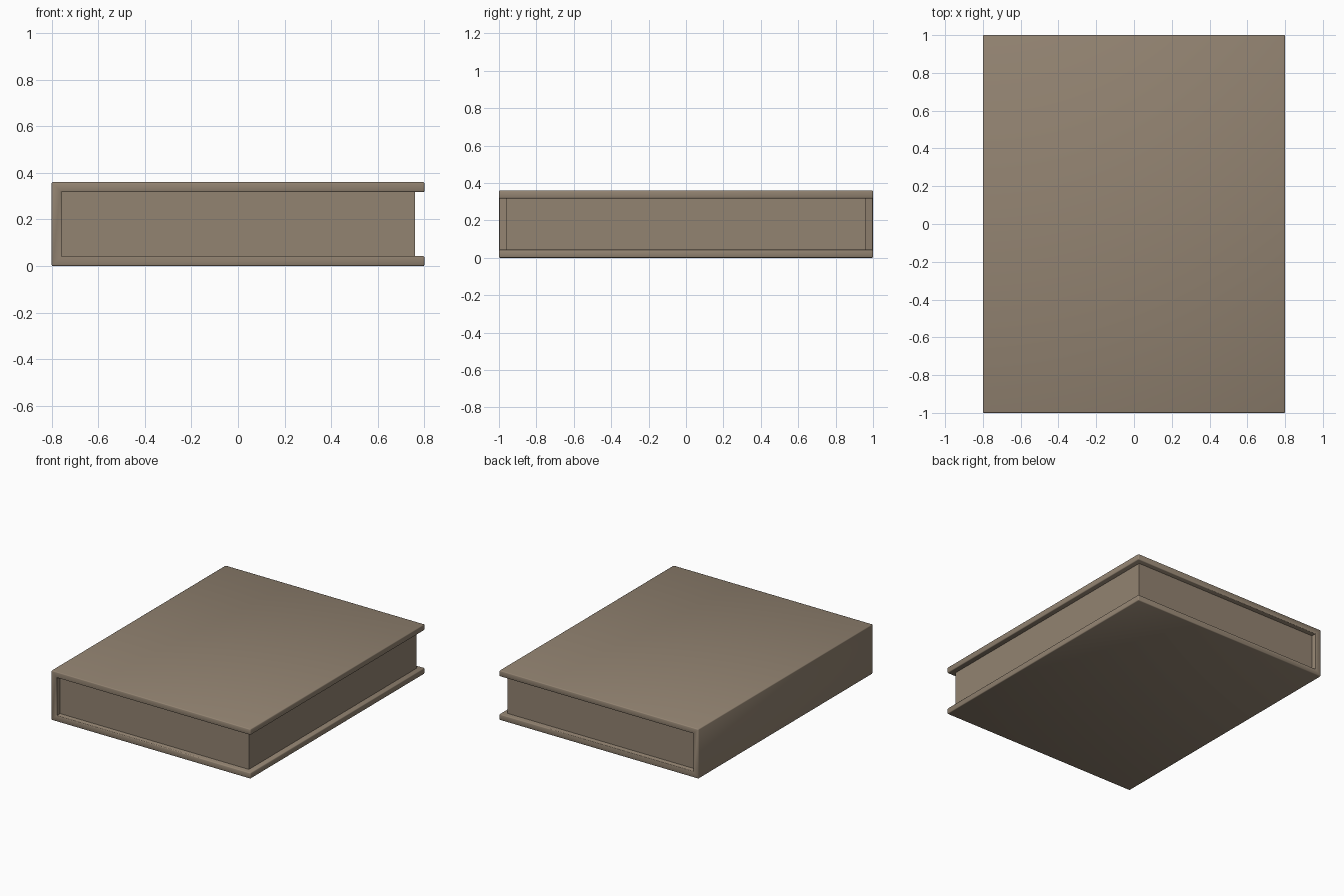
import bpy, bmesh
from mathutils import Vector

cube = bpy.data.objects.get("Cube")
if cube:
    bpy.data.objects.remove(cube, do_unlink=True)

HALF_X, HALF_Y, TOP = 0.80, 1.0, 0.36
BOARD = 0.043      # thickness of boards and spine
INSET = 0.04       # how far the pages sit back from the boards

brown = bpy.data.materials.new("warm brown")
brown.use_nodes = True
colour = (0.29, 0.228, 0.166, 1)
brown.diffuse_color = colour
brown.node_tree.nodes["Principled BSDF"].inputs["Base Color"].default_value = colour


def finish(name, bm):
    bmesh.ops.recalc_face_normals(bm, faces=bm.faces)
    mesh = bpy.data.meshes.new(name)
    bm.to_mesh(mesh)
    bm.free()
    mesh.materials.append(brown)
    obj = bpy.data.objects.new(name, mesh)
    bpy.context.collection.objects.link(obj)
    return obj


# Cover: C-shaped profile of two boards and a spine, extruded along y
inner = -HALF_X + BOARD
profile = [(-HALF_X, 0), (HALF_X, 0), (HALF_X, BOARD), (inner, BOARD),
           (inner, TOP - BOARD), (HALF_X, TOP - BOARD), (HALF_X, TOP), (-HALF_X, TOP)]
bm = bmesh.new()
face = bm.faces.new([bm.verts.new((x, -HALF_Y, z)) for x, z in profile])
ext = bmesh.ops.extrude_face_region(bm, geom=[face])
moved = [v for v in ext["geom"] if isinstance(v, bmesh.types.BMVert)]
bmesh.ops.translate(bm, verts=moved, vec=Vector((0, 2 * HALF_Y, 0)))
bmesh.ops.recalc_face_normals(bm, faces=bm.faces)
# Round the outward edges only, leaving the inner spine corners sharp
outward = [e for e in bm.edges if e.is_convex]
bmesh.ops.bevel(bm, geom=outward, offset=0.006, offset_type='OFFSET',
                segments=2, profile=0.5, affect='EDGES')
cover = finish("cover", bm)
bpy.context.view_layer.objects.active = cover
cover.select_set(True)
bpy.ops.object.shade_smooth_by_angle(angle=0.9)
cover.select_set(False)

# Page block: plain box set back from the three open sides
bm = bmesh.new()
bmesh.ops.create_cube(bm, size=1)
x0, x1 = inner - 0.005, HALF_X - INSET
z0, z1 = BOARD - 0.005, TOP - BOARD + 0.005
bmesh.ops.scale(bm, verts=bm.verts, vec=(x1 - x0, 2 * (HALF_Y - INSET), z1 - z0))
bmesh.ops.translate(bm, verts=bm.verts, vec=((x0 + x1) / 2, 0, (z0 + z1) / 2))
finish("pages", bm)
